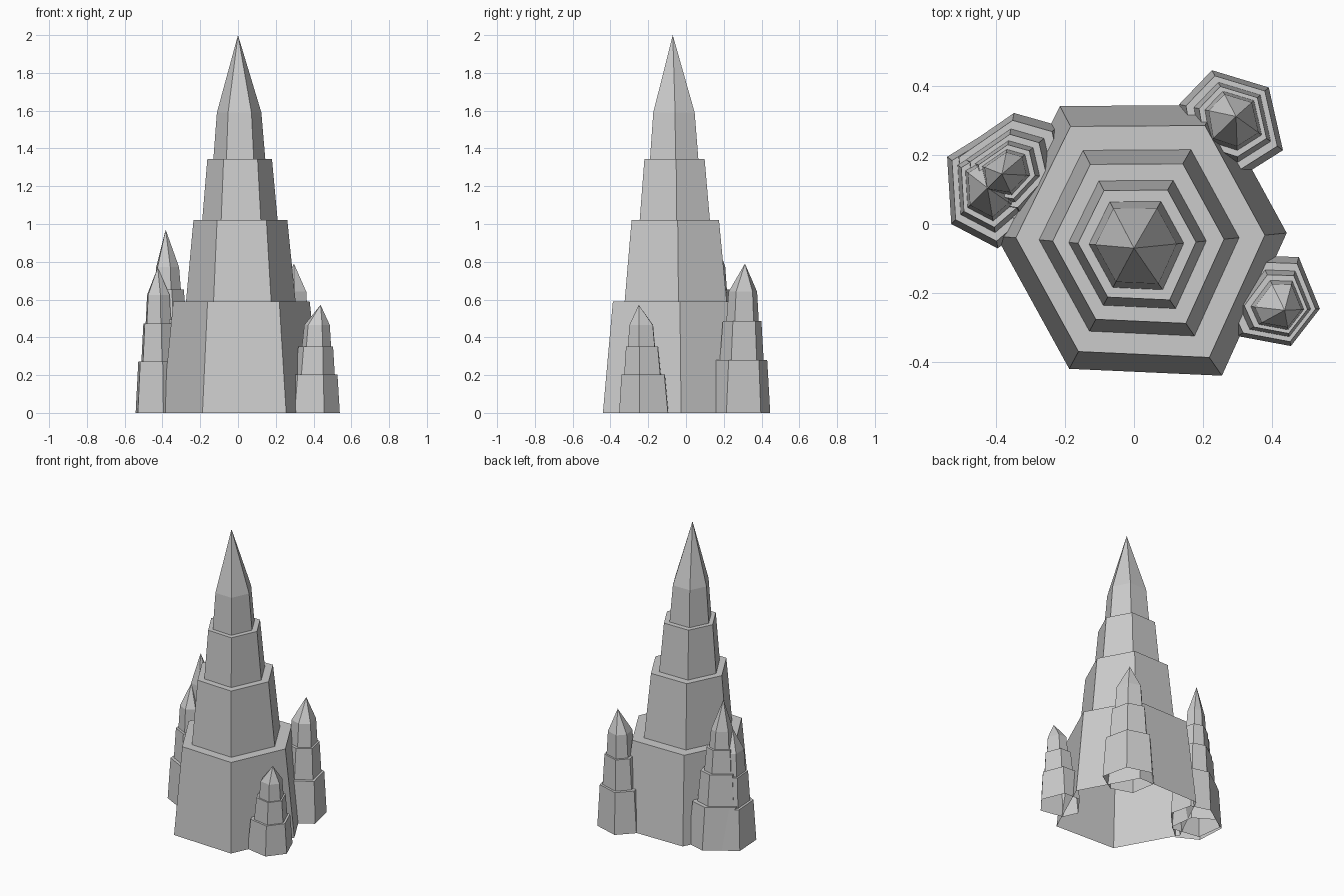
import bpy, bmesh

if "Cube" in bpy.data.objects:
    bpy.data.objects.remove(bpy.data.objects["Cube"])


def spire(name, tip, base, tops, taper, ledge):
    """Hollow, open-bottomed spire: an uneven six-sided outline stepped inwards
    around the tip axis, one tapered wall and one flat ledge per tier."""
    tx, ty, tz = tip
    # (height, scale) of every ring from the ground up
    rings, z, s = [], 0.0, 1.0
    for i, frac in enumerate(tops):
        if i:
            s *= ledge
        rings.append((z, s))
        z = frac * tz
        s *= taper
        rings.append((z, s))

    bm = bmesh.new()
    loops = [[bm.verts.new((tx + x * s, ty + y * s, z)) for x, y in base]
             for z, s in rings]
    n = len(base)
    for lo, hi in zip(loops, loops[1:]):
        for i in range(n):
            j = (i + 1) % n
            bm.faces.new((lo[i], lo[j], hi[j], hi[i]))
    # Pointed cap
    apex = bm.verts.new(tip)
    for i in range(n):
        bm.faces.new((loops[-1][i], loops[-1][(i + 1) % n], apex))

    mesh = bpy.data.meshes.new(name)
    bm.to_mesh(mesh)
    bm.free()
    obj = bpy.data.objects.new(name, mesh)
    bpy.context.collection.objects.link(obj)
    return obj


FOUR = (0.295, 0.51, 0.6725, 0.795)   # tier tops as a share of full height
THREE = (0.354, 0.615, 0.812)

# Large central spire
spire("central_spire", (0, -0.07, 2.0),
      [(.443, .044), (.24, .415), (-.215, .412),
       (-.40, .035), (-.188, -.35), (.255, -.37)], FOUR, .857, .803)

# Back right spire
spire("back_right_spire", (.296, .312, .79),
      [(.136, -.098), (.095, .084), (-.07, .134),
       (-.165, .035), (-.137, -.133), (.006, -.18)], THREE, .88, .84)

# Front right spire
spire("front_right_spire", (.437, -.25, .572),
      [(.102, .004), (.041, .154), (-.077, .158),
       (-.18, .02), (-.137, -.075), (.018, -.104)], THREE, .88, .84)

# Pair of overlapping spires on the left
spire("left_tall_spire", (-.383, .145, .97),
      [(.20, -.01), (.165, .14), (.035, .177),
       (-.142, .055), (-.12, -.12), (.07, -.15)], FOUR, .88, .84)
spire("left_short_spire", (-.425, .105, .77),
      [(.13, -.09), (.11, .07), (-.02, .15),
       (-.117, .09), (-.105, -.105), (.03, -.176)], THREE, .88, .84)
